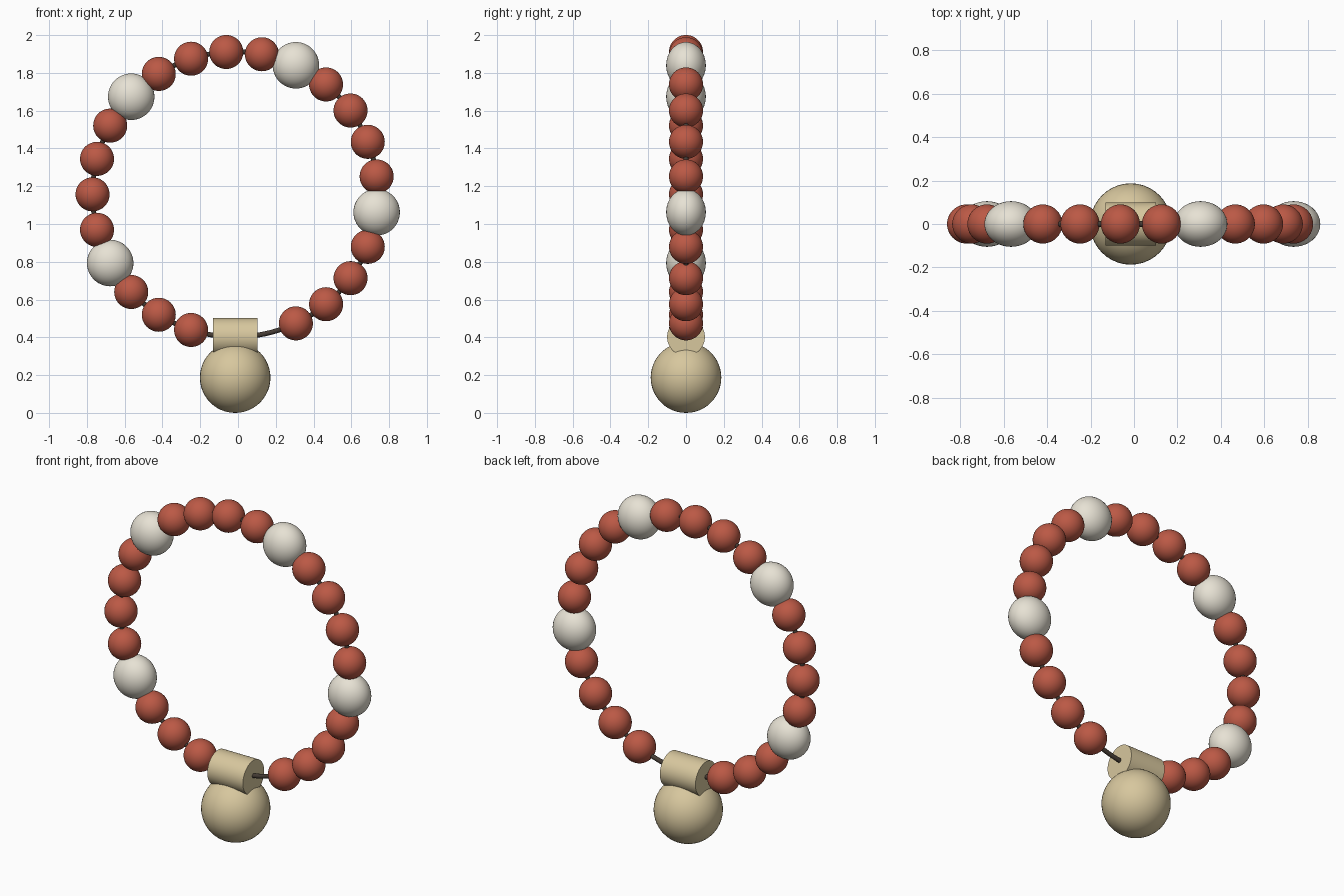
import bpy
from math import radians, cos, sin, pi

if "Cube" in bpy.data.objects:
    bpy.data.objects.remove(bpy.data.objects["Cube"])

CX, CZ, R = -0.015, 1.157, 0.755   # ring centre and radius
STEP = 14.4                        # 25 bead slots, two left empty for the clasp


def material(name, rgb):
    m = bpy.data.materials.new(name)
    m.diffuse_color = (*rgb, 1)
    m.use_nodes = True
    m.node_tree.nodes["Principled BSDF"].inputs["Base Color"].default_value = m.diffuse_color
    return m


RED = material("red_bead", (0.50, 0.10, 0.06))
CREAM = material("cream_bead", (0.80, 0.76, 0.66))
TAN = material("tan_wood", (0.68, 0.57, 0.34))
CORD = material("dark_cord", (0.06, 0.045, 0.035))


def finish(name, mat):
    ob = bpy.context.object
    ob.name = name
    ob.data.materials.append(mat)
    bpy.ops.object.shade_smooth_by_angle(angle=radians(40))
    return ob


def ball(name, loc, size, mat):
    bpy.ops.mesh.primitive_uv_sphere_add(segments=40, ring_count=24, radius=1, location=loc)
    bpy.context.object.scale = size
    bpy.ops.object.transform_apply(location=False, rotation=False, scale=True)
    return finish(name, mat)


# Cord running through every bead
bpy.ops.mesh.primitive_torus_add(major_segments=120, minor_segments=12, major_radius=R,
                                 minor_radius=0.013, location=(CX, 0, CZ),
                                 rotation=(pi / 2, 0, 0))
finish("cord", CORD)

# Beads, every fifth one larger and slightly flattened front to back
for i in range(23):
    a = radians(-64.8 + i * STEP)
    loc = (CX + R * cos(a), 0, CZ + R * sin(a))
    if i % 5 == 4:
        ball(f"large_bead_{i}", loc, (0.123, 0.105, 0.123), CREAM)
    else:
        ball(f"small_bead_{i}", loc, (0.09, 0.09, 0.09), RED)

# Barrel the cord ends enter, and the big end ball below
bpy.ops.mesh.primitive_cylinder_add(vertices=48, radius=0.1, depth=0.234,
                                    location=(CX, 0, 0.402), rotation=(0, pi / 2, 0))
finish("barrel", TAN)
ball("end_ball", (CX, 0, 0.187), (0.187, 0.187, 0.187), TAN)
